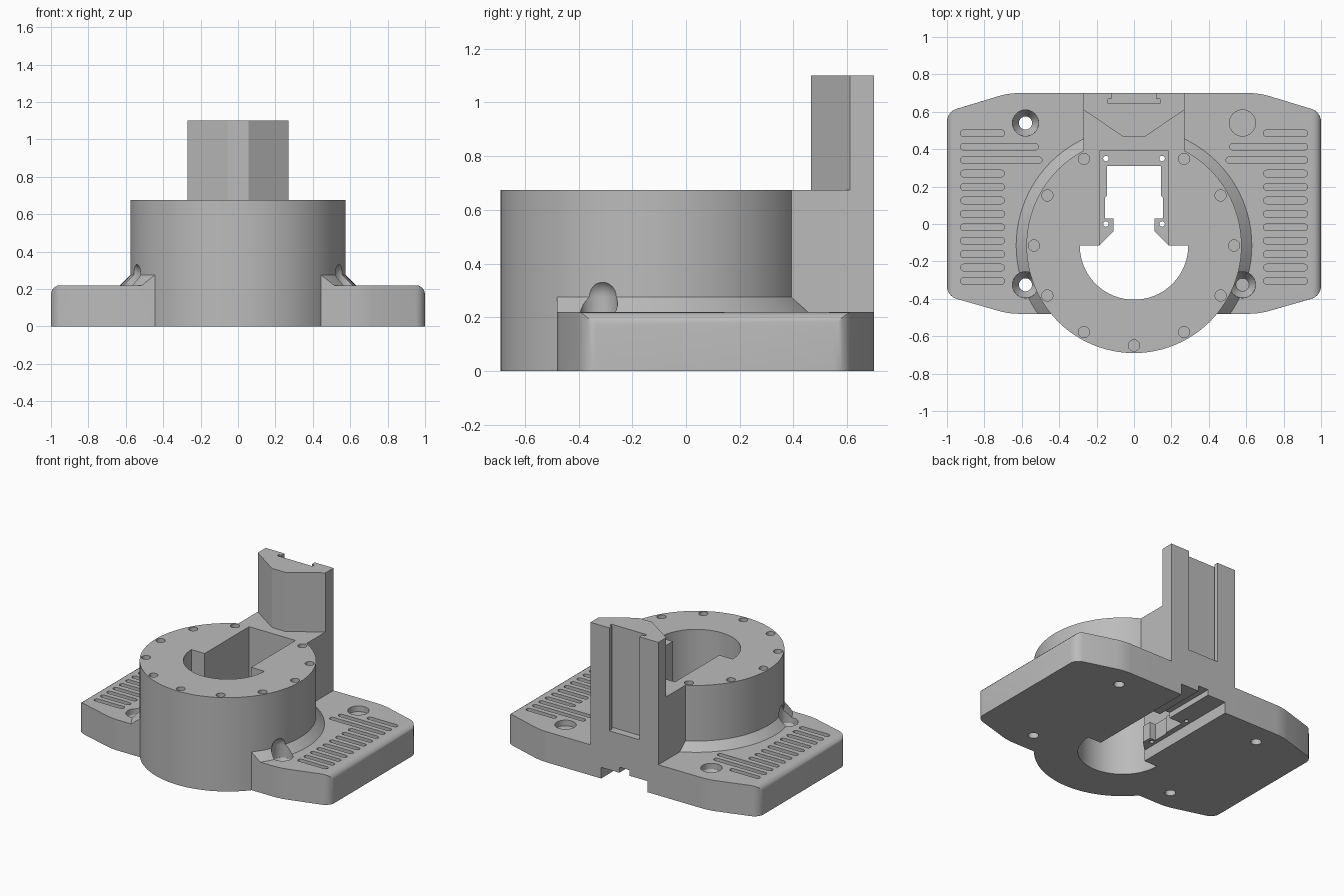
import bpy, bmesh, math
from mathutils import Matrix, Vector

if "Cube" in bpy.data.objects:
    bpy.data.objects.remove(bpy.data.objects["Cube"], do_unlink=True)

grey = bpy.data.materials.new("plain grey")
grey.use_nodes = True
grey.diffuse_color = (0.5, 0.5, 0.5, 1)
grey.node_tree.nodes["Principled BSDF"].inputs["Base Color"].default_value = (0.5, 0.5, 0.5, 1)

DRUM_Y = -0.115


def finish(bm, name):
    bmesh.ops.recalc_face_normals(bm, faces=bm.faces)
    mesh = bpy.data.meshes.new(name)
    bm.to_mesh(mesh)
    bm.free()
    mesh.materials.append(grey)
    ob = bpy.data.objects.new(name, mesh)
    bpy.context.collection.objects.link(ob)
    return ob


def extruded(bm, pts, z0, z1):
    face = bm.faces.new([bm.verts.new((x, y, z0)) for x, y in pts])
    out = bmesh.ops.extrude_face_region(bm, geom=[face])
    bmesh.ops.translate(bm, vec=(0, 0, z1 - z0),
                        verts=[v for v in out["geom"] if isinstance(v, bmesh.types.BMVert)])


def prism(name, pts, z0, z1):
    bm = bmesh.new()
    extruded(bm, pts, z0, z1)
    return finish(bm, name)


def mirrored(half):
    return half + [(-x, y) for x, y in reversed(half)]


def box(name, x, y0, y1, z0, z1):
    return prism(name, mirrored([(x, y0), (x, y1)]), z0, z1)


def arc(cx, cy, r, a0, a1, n):
    steps = [math.radians(a0 + (a1 - a0) * i / n) for i in range(n + 1)]
    return [(cx + r * math.cos(a), cy + r * math.sin(a)) for a in steps]


def cone(bm, x, y, z0, z1, r0, r1, n=32):
    bmesh.ops.create_cone(bm, cap_ends=True, segments=n, radius1=r0, radius2=r1,
                          depth=z1 - z0, matrix=Matrix.Translation((x, y, (z0 + z1) / 2)))


def cone_object(name, *args):
    bm = bmesh.new()
    cone(bm, *args)
    return finish(bm, name)


def combine(target, tool, operation):
    mod = target.modifiers.new(operation, "BOOLEAN")
    mod.operation = operation
    mod.solver = "EXACT"
    mod.object = tool
    bpy.context.view_layer.objects.active = target
    bpy.ops.object.modifier_apply(modifier=mod.name)
    bpy.data.objects.remove(tool, do_unlink=True)


# Base plate with rounded side edges and corners
bm = bmesh.new()
extruded(bm, mirrored([(0.67, -0.48), (1, -0.385), (1, 0.6), (0.67, 0.7)]), 0, 0.22)
edges = []
for e in bm.edges:
    a, b = (v.co for v in e.verts)
    vertical = abs(a.z - b.z) > 0.1
    side_top = min(a.z, b.z) > 0.2 and abs(a.x) > 0.99 and abs(a.x - b.x) < 0.01
    if vertical or side_top:
        edges.append(e)
bmesh.ops.bevel(bm, geom=edges, offset=0.05, segments=5, profile=0.5, affect="EDGES")
body = finish(bm, "mount_body")

# Sloped skirt around the drum, trimmed flush with the front of the plate
skirt = cone_object("skirt", 0, DRUM_Y, 0.12, 0.275, 0.73, 0.575, 96)
combine(skirt, box("skirt_trim", 1, -1, -0.48, 0, 1), "DIFFERENCE")
combine(skirt, box("skirt_floor_trim", 1, -1, 1, 0, 0.21), "DIFFERENCE")
combine(body, skirt, "UNION")

# Drum, rear neck and tall column
combine(body, cone_object("drum", 0, DRUM_Y, 0, 0.675, 0.575, 0.575, 96), "UNION")
combine(body, box("neck", 0.27, 0.1, 0.7, 0, 0.675), "UNION")
column = mirrored([(0.055, 0.465), (0.27, 0.61), (0.27, 0.7)])
combine(body, prism("column", column, 0.5, 1.1), "UNION")

# Half-round bore, pocket, ledge opening and underside channel
bore = arc(0, DRUM_Y, 0.29, 180, 360, 40)
combine(body, prism("bore", bore, -0.1, 0.8), "DIFFERENCE")
combine(body, box("pocket", 0.185, DRUM_Y - 0.03, 0.39, 0.2, 0.8), "DIFFERENCE")
combine(body, box("channel", 0.185, DRUM_Y - 0.03, 0.8, -0.1, 0.08), "DIFFERENCE")
opening = mirrored([(0.185, -0.14), (0.185, -0.115), (0.11, -0.04), (0.11, 0.03),
                    (0.155, 0.03), (0.155, 0.14), (0.145, 0.15), (0.145, 0.31)])
combine(body, prism("ledge_opening", opening, 0.05, 0.3), "DIFFERENCE")
combine(body, box("cable_groove", 0.04, 0.3, 0.8, 0.05, 0.12), "DIFFERENCE")

# Undercut slot in the back of the column
slot = mirrored([(0.14, 0.645), (0.14, 0.668), (0.12, 0.668), (0.12, 0.8)])
combine(body, prism("back_slot", slot, 0.36, 1.2), "DIFFERENCE")

# Mounting holes: through hole, tapered seat and clearance bore
for x in (-0.58, 0.58):
    for y in (-0.325, 0.54):
        combine(body, cone_object("screw_hole", x, y, -0.1, 0.3, 0.035, 0.035), "DIFFERENCE")
        combine(body, cone_object("screw_seat", x, y, 0.12, 0.18, 0.035, 0.07), "DIFFERENCE")
        bm = bmesh.new()
        bmesh.ops.create_uvsphere(bm, u_segments=32, v_segments=16, radius=0.07,
                                  matrix=Matrix.Translation((x, y, 0.275)))
        for v in bm.verts:
            if v.co.z < 0.27:
                v.co.z = 0.179
                d = Vector((v.co.x - x, v.co.y - y))
                if d.length > 0.001:
                    d = d.normalized() * 0.07
                    v.co.x, v.co.y = x + d.x, y + d.y
        bmesh.ops.remove_doubles(bm, verts=bm.verts, dist=0.0005)
        combine(body, finish(bm, "screw_clearance"), "DIFFERENCE")

# Blind holes around the drum rim and in the ledge
bm = bmesh.new()
for i in range(12):
    if i != 3:
        a = math.radians(30 * i)
        cone(bm, 0.535 * math.cos(a), DRUM_Y + 0.535 * math.sin(a), 0.55, 0.75, 0.03, 0.03, 20)
for x in (-0.15, 0.15):
    for y in (0, 0.35):
        cone(bm, x, y, 0.05, 0.25, 0.015, 0.015, 16)
combine(body, finish(bm, "small_holes"), "DIFFERENCE")

# Rows of rounded grip grooves
bm = bmesh.new()
for i in range(12):
    y = 0.485 - 0.0718 * i
    inner = {1: 0.53, 2: 0.51}.get(i, 0.71)
    half = arc(inner, y, 0.018, 270, 90, 8) + arc(0.91, y, 0.018, 90, -90, 8)
    for side in (-1, 1):
        extruded(bm, [(side * px, py) for px, py in half], 0.19, 0.3)
combine(body, finish(bm, "grip_grooves"), "DIFFERENCE")

# Smooth the curved walls, keep the edges sharp
bpy.ops.object.select_all(action="DESELECT")
body.select_set(True)
bpy.context.view_layer.objects.active = body
bpy.ops.object.shade_smooth_by_angle(angle=math.radians(30))
